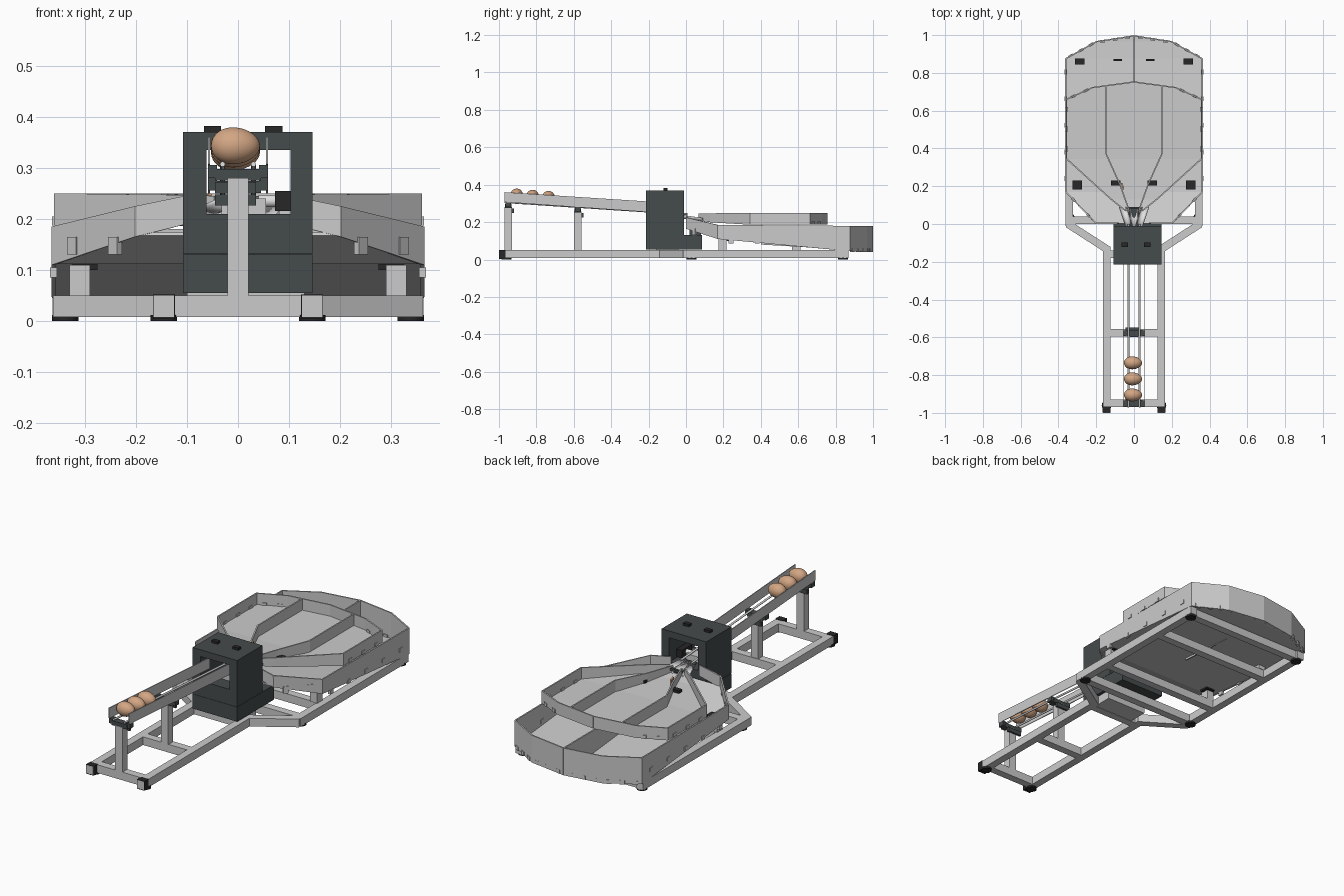
import bpy, bmesh, math
from mathutils import Vector

cube = bpy.data.objects.get("Cube")
if cube:
    bpy.data.objects.remove(cube, do_unlink=True)


def material(name, r, g, b):
    m = bpy.data.materials.new(name)
    m.use_nodes = True
    m.diffuse_color = (r, g, b, 1)
    node = m.node_tree.nodes["Principled BSDF"]
    node.inputs["Base Color"].default_value = (r, g, b, 1)
    node.inputs["Roughness"].default_value = 0.6
    return m


LIGHT = material("light grey", 0.6, 0.6, 0.6)
DARK = material("charcoal", 0.06, 0.07, 0.07)
BLACK = material("black", 0.02, 0.02, 0.02)
EGG = material("egg brown", 0.65, 0.38, 0.23)
SILVER = material("silver", 0.75, 0.75, 0.75)


def make(name, bm, mat):
    bmesh.ops.recalc_face_normals(bm, faces=bm.faces)
    me = bpy.data.meshes.new(name)
    bm.to_mesh(me)
    bm.free()
    me.materials.append(mat)
    ob = bpy.data.objects.new(name, me)
    bpy.context.collection.objects.link(ob)
    return ob


def box(name, x, y, z, mat, turn=0):
    """Box from (low, high) ranges, optionally turned about its own centre."""
    bm = bmesh.new()
    bmesh.ops.create_cube(bm, size=1)
    bmesh.ops.scale(bm, vec=(x[1] - x[0], y[1] - y[0], z[1] - z[0]), verts=bm.verts)
    ob = make(name, bm, mat)
    ob.location = [sum(r) / 2 for r in (x, y, z)]
    ob.rotation_euler.z = turn
    return ob


def block(name, x, y, w, d, z, mat, turn=0):
    return box(name, (x - w / 2, x + w / 2), (y - d / 2, y + d / 2), z, mat, turn)


def wall(name, pts, thick=0.007, mat=LIGHT):
    """Upright panels through (x, y, bottom, top) points."""
    bm = bmesh.new()
    cols = [(bm.verts.new((x, y, a)), bm.verts.new((x, y, b))) for x, y, a, b in pts]
    for p, q in zip(cols, cols[1:]):
        bm.faces.new((p[0], q[0], q[1], p[1]))
    ob = make(name, bm, mat)
    mod = ob.modifiers.new("thickness", "SOLIDIFY")
    mod.thickness = thick
    mod.offset = 0
    mod.use_even_offset = True
    return ob


def floor(name, rows, mat=LIGHT):
    """Symmetric folded sheet through (half width, y, z) rows."""
    bm = bmesh.new()
    pairs = []
    for x, y, z in rows:
        right = bm.verts.new((x, y, z))
        pairs.append((right, bm.verts.new((-x, y, z)) if x else right))
    for p, q in zip(pairs, pairs[1:]):
        face = [p[0], q[0], q[1], p[1]]
        bm.faces.new(list(dict.fromkeys(face)))
    ob = make(name, bm, mat)
    ob.modifiers.new("thickness", "SOLIDIFY").thickness = 0.006
    return ob


def rod(name, a, b, radius, mat):
    a, b = Vector(a), Vector(b)
    bm = bmesh.new()
    bmesh.ops.create_cone(bm, segments=16, radius1=radius, radius2=radius,
                          depth=(b - a).length, cap_ends=True)
    ob = make(name, bm, mat)
    ob.location = (a + b) / 2
    ob.rotation_euler = (b - a).to_track_quat("Z", "Y").to_euler()
    for p in ob.data.polygons:
        p.use_smooth = len(p.vertices) == 4
    return ob


def mirrored(pts, s):
    return [(p[0] * s, *p[1:]) for p in pts]


def tabs(name, a, b, count, z):
    """Small clips spaced along a wall segment."""
    turn = math.atan2(b[1] - a[1], b[0] - a[0])
    for i in range(count):
        t = (i + 0.5) / count
        block(name, a[0] + (b[0] - a[0]) * t, a[1] + (b[1] - a[1]) * t,
              0.025, 0.014, z, LIGHT, turn)


# Base frame
BASE = (0.008, 0.05)
for s, side in ((1, "left"), (-1, "right")):
    block(side + "_front_rail", 0.145 * s, -0.56, 0.04, 0.88, BASE, LIGHT)
    block(side + "_rear_rail", 0.343 * s, 0.43, 0.04, 0.88, BASE, LIGHT)
    wall(side + "_flared_rail", mirrored([(0.14, -0.135, *BASE), (0.35, 0, *BASE)], s), 0.04)
    block(side + "_rail_cap", 0.145 * s, -0.982, 0.043, 0.034, (0.004, 0.052), BLACK)
    for x, y in ((0.145, -0.96), (0.338, 0.03), (0.338, 0.84)):
        rod(side + "_foot", (x * s, y, 0), (x * s, y, 0.012), 0.026, BLACK)
    block(side + "_tray_post", 0.31 * s, 0.195, 0.04, 0.045, (0.05, 0.11), LIGHT)
    block(side + "_rear_post", 0.31 * s, 0.59, 0.04, 0.045, (0.05, 0.07), LIGHT)
for y, half in ((-0.95, 0.15), (-0.575, 0.15), (-0.16, 0.15), (0.02, 0.34),
                (0.2, 0.34), (0.59, 0.34), (0.84, 0.34)):
    box("crossbar", (-half, half), (y - 0.02, y + 0.02), BASE, LIGHT)
box("machine_mount", (-0.1, 0.13), (-0.16, -0.04), (0.01, 0.056), LIGHT)

# Infeed ramp with supports, rods and guards
for y, top in ((-0.95, 0.28), (-0.578, 0.256)):
    block("ramp_post", 0, y, 0.042, 0.04, (0.05, top), LIGHT)
    block("ramp_bracket", 0, y, 0.09, 0.034, (top - 0.005, top + 0.018), DARK)
    block("ramp_clamp", -0.005, y + 0.024, 0.08, 0.012, (top - 0.03, top - 0.008), DARK)
    for s in (-1, 1):
        block("guard_clip", 0.05 * s, y, 0.018, 0.03, (top, top + 0.025), DARK)
for s, side in ((1, "left"), (-1, "right")):
    rod(side + "_ramp_rod", (0.03 * s, -0.97, 0.307), (0.03 * s, 0, 0.243), 0.005, SILVER)
    wall(side + "_ramp_guard", [(0.057 * s, -0.97, 0.307, 0.36),
                                (0.057 * s, -0.15, 0.25, 0.307)], 0.004)

# Eggs, with one blunter end
for y, z in ((-0.905, 0.343), (-0.82, 0.337), (-0.735, 0.331)):
    bm = bmesh.new()
    bmesh.ops.create_uvsphere(bm, u_segments=32, v_segments=16, radius=1)
    for v in bm.verts:
        taper = 1 - 0.1 * v.co.x
        v.co = Vector((v.co.x * 0.048, v.co.y * 0.034 * taper, v.co.z * 0.036 * taper))
    egg = make("egg", bm, EGG)
    egg.location = (-0.005, y, z)
    for p in egg.data.polygons:
        p.use_smooth = True

# Weighing housing: base, walls around a tunnel, roof, knobs
Y = (-0.215, -0.01)
box("housing_base", (-0.108, 0.146), (-0.215, 0.085), (0.055, 0.13), DARK)
box("housing_body", (-0.108, 0.146), Y, (0.131, 0.21), DARK)
box("housing_right_wall", (-0.108, -0.062), Y, (0.21, 0.335), DARK)
box("housing_left_wall", (0.103, 0.146), Y, (0.21, 0.335), DARK)
box("housing_roof", (-0.108, 0.146), Y, (0.335, 0.37), DARK)
for x in (-0.05, 0.07):
    block("roof_knob", x, -0.11, 0.034, 0.022, (0.37, 0.382), BLACK)
box("motor", (0.072, 0.103), (-0.15, -0.07), (0.215, 0.255), BLACK)
rod("motor_shaft", (0.04, -0.11, 0.235), (0.08, -0.11, 0.235), 0.012, SILVER)
box("scale_block", (-0.032, 0.055), (-0.14, -0.08), (0.21, 0.24), LIGHT)

# Lower tray
low = [(0.08, 0.005, 0.195, 0.25), (0.2, 0.003, 0.165, 0.225), (0.361, 0.17, 0.11, 0.185),
       (0.361, 0.875, 0.045, 0.18), (0.2, 0.965, 0.04, 0.18), (0, 0.996, 0.04, 0.18)]
floor("lower_tray_floor", [(x, y, z + 0.008) for x, y, z, _ in low[1:]])
for s, side in ((1, "left"), (-1, "right")):
    pts = mirrored(low, s)
    wall(side + "_lower_tray_wall", pts)
    tabs("side_clip", pts[2], pts[3], 5, (0.085, 0.105))
    tabs("rear_clip", pts[3], pts[4], 3, (0.04, 0.06))
    tabs("rear_clip", (0.2 * s, 0.962), (0, 0.993), 3, (0.04, 0.06))
    tabs("front_clip", pts[1], pts[2], 2, (0.13, 0.165))
    block("floor_sensor", 0.3 * s, 0.207, 0.05, 0.048, (0.1, 0.13), BLACK)
    block("rear_sensor", 0.288 * s, 0.86, 0.05, 0.03, (0.05, 0.075), BLACK)
    block("rear_slot", 0.085 * s, 0.868, 0.045, 0.01, (0.05, 0.065), BLACK)
wall("lower_tray_divider", [(0, 0.4, 0.08, 0.18), (0, 0.994, 0.045, 0.18)])

# Upper tray with two dividers
high = [(0.045, 0.07, 0.21, 0.245), (0.12, 0.13, 0.2, 0.247), (0.357, 0.345, 0.187, 0.25),
        (0.357, 0.66, 0.187, 0.25), (0.22, 0.722, 0.187, 0.25), (0, 0.752, 0.187, 0.25)]
floor("upper_tray_floor", [(x, y, z + 0.005) for x, y, z, _ in high])
for s, side in ((1, "left"), (-1, "right")):
    pts = mirrored(high, s)
    wall(side + "_upper_tray_wall", pts)
    wall(side + "_upper_divider", mirrored(
        [(0.025, 0.07, 0.215, 0.245), (0.075, 0.21, 0.2, 0.245),
         (0.147, 0.37, 0.19, 0.25), (0.147, 0.735, 0.19, 0.25)], s))
    tabs("upper_clip", pts[2], pts[3], 3, (0.187, 0.205))
    tabs("upper_rear_clip", pts[3], pts[4], 2, (0.187, 0.205))
    block("upper_sensor", 0.097 * s, 0.218, 0.05, 0.026, (0.195, 0.213), BLACK)
block("sorting_gate", -0.06, 0.2, 0.008, 0.035, (0.2, 0.25), EGG, 0.3)

# Fan of three half-round chutes out of the housing
for spread in (-0.05, 0, 0.05):
    bm = bmesh.new()
    rings = []
    for x, y, z in ((spread * 0.4, -0.03, 0.24), (spread * 1.2, 0.09, 0.222)):
        rings.append([bm.verts.new((x - 0.018 * math.cos(a), y, z - 0.016 * math.sin(a)))
                      for a in (math.pi * i / 8 for i in range(9))])
    for i in range(8):
        bm.faces.new((rings[0][i], rings[1][i], rings[1][i + 1], rings[0][i + 1]))
    chute = make("outlet_chute", bm, SILVER)
    chute.modifiers.new("thickness", "SOLIDIFY").thickness = 0.003
    for p in chute.data.polygons:
        p.use_smooth = True
block("chute_bracket", 0, 0.05, 0.06, 0.06, (0.13, 0.215), DARK)
block("chute_bar", 0, 0.085, 0.07, 0.012, (0.225, 0.237), DARK)
